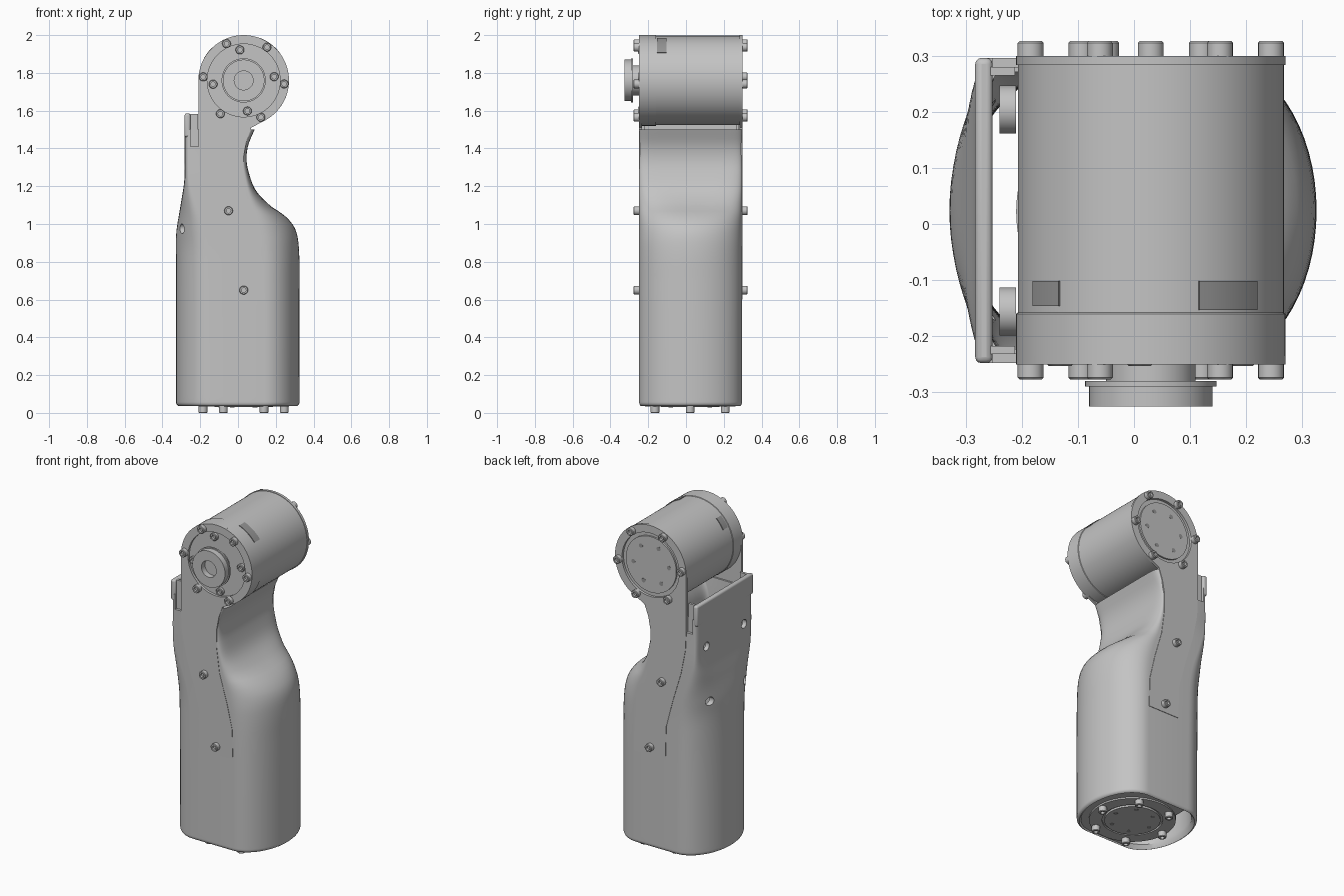
import bpy, bmesh, math
from mathutils import Vector

if "Cube" in bpy.data.objects:
    bpy.data.objects.remove(bpy.data.objects["Cube"], do_unlink=True)


def make_material(name, value):
    mat = bpy.data.materials.new(name)
    mat.use_nodes = True
    colour = (value, value, value, 1)
    mat.diffuse_color = colour
    mat.node_tree.nodes["Principled BSDF"].inputs["Base Color"].default_value = colour
    return mat


GREY = make_material("machined grey", 0.55)
DARK = make_material("recess grey", 0.3)


def finish(obj, material):
    obj.data.materials.clear()
    obj.data.materials.append(material)
    bpy.ops.object.select_all(action="DESELECT")
    obj.select_set(True)
    bpy.context.view_layer.objects.active = obj
    bpy.ops.object.shade_smooth_by_angle(angle=math.radians(32))
    return obj


def loft(name, rings, material=GREY, closed=False):
    """Skin a list of point rings; cap the ends unless the loft is closed."""
    bm = bmesh.new()
    loops = [[bm.verts.new(p) for p in ring] for ring in rings]
    n = len(loops[0])
    pairs = list(zip(loops, loops[1:]))
    if closed:
        pairs.append((loops[-1], loops[0]))
    else:
        bm.faces.new(loops[0])
        bm.faces.new(loops[-1])
    for a, b in pairs:
        for i in range(n):
            j = (i + 1) % n
            bm.faces.new((a[i], a[j], b[j], b[i]))
    bmesh.ops.recalc_face_normals(bm, faces=bm.faces)
    mesh = bpy.data.meshes.new(name)
    bm.to_mesh(mesh)
    bm.free()
    obj = bpy.data.objects.new(name, mesh)
    bpy.context.collection.objects.link(obj)
    return finish(obj, material)


def lathe(name, profile, origin, axis, material=GREY, sides=64):
    """Turn (radius, height) pairs about an axis through origin."""
    turn = Vector(axis).to_track_quat("Z", "Y")
    rings = []
    for r, h in profile:
        angles = [math.tau * i / sides for i in range(sides)]
        rings.append([Vector(origin) + turn @ Vector((r * math.cos(a), r * math.sin(a), h))
                      for a in angles])
    return loft(name, rings, material)


def box(name, low, high, bevel=0.0):
    rings = [[(low[0], low[1], z), (high[0], low[1], z), (high[0], high[1], z), (low[0], high[1], z)]
             for z in (low[2], high[2])]
    obj = loft(name, rings)
    if bevel:
        mod = obj.modifiers.new("rounded", "BEVEL")
        mod.width, mod.segments = bevel, 3
    return obj


def screw(name, origin, axis, length=0.027):
    lathe(name, [(0.023, -0.01), (0.023, length - 0.003), (0.02, length), (0.012, length), (0.012, length - 0.014)],
          origin, axis, sides=20)


def smooth_value(rows, z, col):
    """Cubic interpolation of one column of a height table."""
    z = min(max(z, rows[0][0]), rows[-1][0])
    i = next(k for k in range(len(rows) - 1) if z <= rows[k + 1][0])

    def slope(k):
        a, b = rows[max(k - 1, 0)], rows[min(k + 1, len(rows) - 1)]
        return (b[col] - a[col]) / (b[0] - a[0])
    a, b = rows[i], rows[i + 1]
    d = b[0] - a[0]
    t = (z - a[0]) / d
    return ((2*t**3 - 3*t*t + 1) * a[col] + (t**3 - 2*t*t + t) * d * slope(i)
            + (3*t*t - 2*t**3) * b[col] + (t**3 - t*t) * d * slope(i + 1))


# Side tables: height, outermost x, x at the flat face, roundness power
RIGHT = [(0, .325, .14, 2), (.7, .325, .14, 2), (.89, .321, .13, 2), (.98, .3, .11, 2),
         (1.045, .246, .09, 2.2), (1.1, .167, .07, 2.8), (1.18, .093, .05, 5),
         (1.28, .055, .03, 9), (1.35, .045, .022, 12), (1.42, .055, .032, 12), (1.5, .088, .065, 12)]
LEFT = [(0, -.328, -.14, 2), (.8, -.328, -.15, 2), (.95, -.327, -.17, 2.2), (1.1, -.304, -.22, 4),
        (1.235, -.284, -.258, 10), (1.4, -.283, -.26, 12), (1.5, -.283, -.26, 12)]
MID_Y, HALF_Y, STEPS = 0.024, 0.272, 32


def section(z, inset=0.0, shrink=1.0, height=None):
    ring = []
    for rows, way in ((RIGHT, 1), (LEFT, -1)):
        outer, edge, power = (smooth_value(rows, z, c) for c in (1, 2, 3))
        for i in range(STEPS + 1):
            t = math.sin(math.pi * (i / STEPS - 0.5))
            bulge = math.sqrt(max(0, 1 - abs(t) ** power))
            x = edge + (outer - edge) * bulge - way * inset
            y = MID_Y + way * (HALF_Y - inset) * t * shrink
            ring.append((x * shrink, y, z if height is None else height))
    return ring


# Hollow limb shell: outer skin up, inner skin back down
BASE, TOP, WALL = 0.035, 1.5, 0.025
levels = [BASE + 0.025 + (TOP - BASE - 0.025) * i / 60 for i in range(61)]
skin = [section(0, 0, 1 - 0.06 * (1 - math.sin(a)), BASE + 0.02 * (1 - math.cos(a)))
        for a in (0.3, 0.6, 0.9, 1.2, 1.5)]
skin += [section(z) for z in levels]
skin += [section(z, WALL) for z in reversed(levels)]
shell = loft("limb_shell", skin, closed=True)

# Mounting holes and the notches beside the upper bracket
cutters = [lathe("hole_cutter", [(0.026, 0), (0.026, 0.17)], (-0.38, MID_Y + s * y, z), (1, 0, 0), sides=24)
           for s in (-1, 1) for y, z in ((0.18, 1.31), (0.17, 0.975))]
for s in (-1, 1):
    ys = sorted((MID_Y + s * (HALF_Y - 0.016), MID_Y + s * 0.4))
    cutters.append(box("notch_cutter", (-0.252, ys[0], 1.41), (-0.205, ys[1], 1.7)))
for cutter in cutters:
    mod = shell.modifiers.new("cut", "BOOLEAN")
    mod.operation, mod.object, mod.solver = "DIFFERENCE", cutter, "EXACT"
bpy.context.view_layer.objects.active = shell
for mod in list(shell.modifiers):
    if mod.type == "BOOLEAN":
        bpy.ops.object.modifier_apply(modifier=mod.name)
for cutter in cutters:
    bpy.data.objects.remove(cutter, do_unlink=True)
finish(shell, GREY)

# Upper side panel and its inner channel
y0, y1 = MID_Y - HALF_Y, MID_Y + HALF_Y
box("side_panel", (-0.283, y0, 1.46), (-0.252, y1, 1.585), 0.011)
for s in (-1, 1):
    ys = sorted((MID_Y + s * (HALF_Y - 0.016), MID_Y + s * (HALF_Y - 0.031)))
    box("channel_flange", (-0.256, ys[0], 1.4), (-0.212, ys[1], 1.583))
    lathe("panel_boss", [(0.043, 0), (0.043, 0.03)], (-0.24, MID_Y + s * 0.18, 1.31), (1, 0, 0), sides=32)

# S-shaped bracket cheeks with a round opening for the joint motor
CX, CZ, RAD = 0.03, 1.76, 0.24
arc = [math.radians(180 - 240 * i / 60) for i in range(61)]
outline = [(CX + RAD * math.cos(a), CZ + RAD * math.sin(a)) for a in arc]
outline += [(.07, 1.51), (.045, 1.44), (.03, 1.36), (.03, 1.25), (.05, 1.1), (.1, .93), (.135, .78),
            (.14, .6), (-.07, .6), (-.075, .8), (-.12, .97), (-.175, 1.15), (-.205, 1.3), (-.21, 1.41)]
opening = [(CX + 0.193 * math.cos(math.tau * i / 64), CZ + 0.193 * math.sin(math.tau * i / 64)) for i in range(64)]


def cheek(name, y):
    curve = bpy.data.curves.new(name, "CURVE")
    curve.dimensions, curve.fill_mode, curve.extrude = "2D", "BOTH", 0.008
    for pts in (outline, opening):
        spline = curve.splines.new("POLY")
        spline.points.add(len(pts) - 1)
        for p, (x, z) in zip(spline.points, pts):
            p.co = (x, z, 0, 1)
        spline.use_cyclic_u = True
    obj = bpy.data.objects.new(name, curve)
    bpy.context.collection.objects.link(obj)
    obj.location.y = y
    obj.rotation_euler.x = math.pi / 2
    bpy.ops.object.select_all(action="DESELECT")
    obj.select_set(True)
    bpy.context.view_layer.objects.active = obj
    bpy.ops.object.convert(target="MESH")
    finish(bpy.context.object, GREY)


cheek("front_cheek", -0.242)
cheek("back_cheek", 0.291)

# Joint motor, stepped output hub and rear cover
FRONT, BACK, DOWN = (0, -1, 0), (0, 1, 0), (0, 0, -1)
centre = (CX, 0, CZ)
lathe("joint_motor", [(RAD, -0.235), (RAD, -0.16), (0.237, -0.158), (0.237, 0.284)], centre, BACK, sides=96)
lathe("output_hub", [(0.08, 0.22), (0.08, 0.28), (0.117, 0.28), (0.117, 0.29), (0.11, 0.29), (0.11, 0.325),
                     (0.05, 0.325), (0.05, 0.29)], centre, FRONT)
lathe("rear_cover", [(0.17, 0.27), (0.17, 0.294)], centre, BACK)
for i in range(4):
    a = math.radians(97 + 90 * i)
    screw("hub_screw", (CX + 0.163 * math.cos(a), -0.235, CZ + 0.163 * math.sin(a)), FRONT, 0.018)
for i in range(6):
    a = math.radians(55 + 60 * i)
    c, s = math.cos(a), math.sin(a)
    screw("front_rim_screw", (CX + 0.215 * c, -0.25, CZ + 0.215 * s), FRONT)
    screw("back_rim_screw", (CX + 0.215 * c, 0.299, CZ + 0.215 * s), BACK)
    lathe("cover_hole", [(0.013, 0), (0.013, 0.001)], (CX + 0.12 * c, 0.294, CZ + 0.12 * s), BACK, DARK, 16)
for x, z in ((-0.05, 1.07), (0.03, 0.65)):
    screw("front_arm_screw", (x, -0.25, z), FRONT)
    screw("back_arm_screw", (x, 0.299, z), BACK)

# Connector windows wrapped on the motor
for low, high, ya, yb in ((38, 69, -0.153, -0.102), (133, 151, -0.146, -0.102)):
    rings = []
    for i in range(9):
        a = math.radians(low + (high - low) * i / 8)
        rings.append([(CX + r * math.cos(a), y, CZ + r * math.sin(a))
                      for r, y in ((0.235, ya), (0.241, ya), (0.241, yb), (0.235, yb))])
    loft("connector_window", rings, DARK)

# Lower motor, base plate and base screws
MY = 0.022
lathe("lower_motor", [(RAD, -0.55), (RAD, -0.033), (0.168, -0.033), (0.168, -0.045), (0.155, -0.045),
                      (0.155, -0.03)], (CX, MY, 0), DOWN, sides=96)
loft("base_plate", [[(max(x, -0.13), y, h) for x, y, h in section(0, 0.018, 1, z)] for z in (0.042, 0.065)])
for i in range(6):
    a = math.tau * i / 6
    c, s = math.cos(a), math.sin(a)
    screw("base_screw", (CX + 0.215 * c, MY + 0.215 * s, 0.028), DOWN, 0.028)
    lathe("base_hole", [(0.012, 0), (0.012, 0.001)], (CX + 0.12 * c, MY + 0.12 * s, 0.03), DOWN, DARK, 16)
